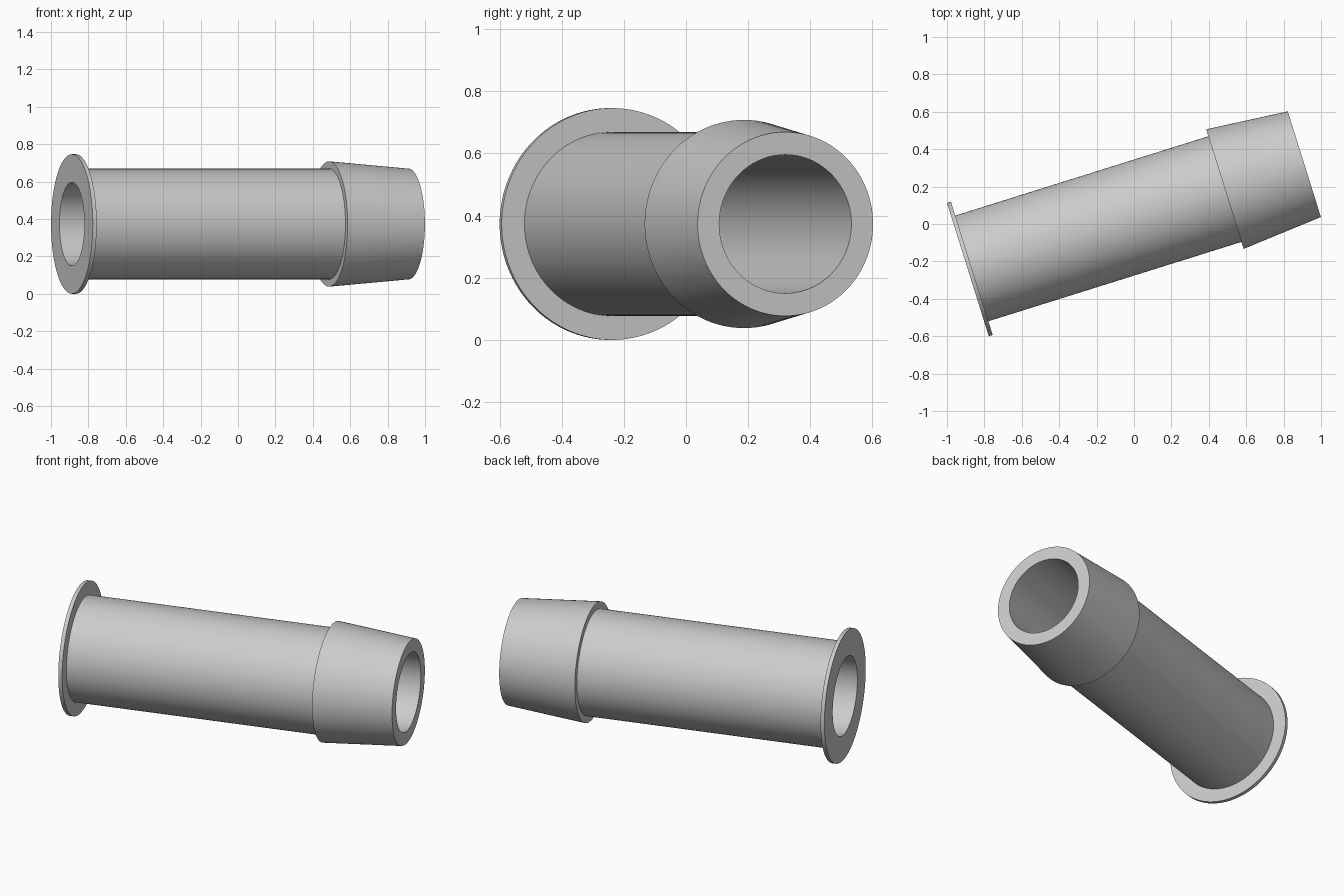
import bpy, bmesh, math
from mathutils import Matrix, Vector

cube = bpy.data.objects.get("Cube")
if cube:
    bpy.data.objects.remove(cube, do_unlink=True)

# One plain grey material
grey = bpy.data.materials.new("light_grey")
grey.use_nodes = True
colour = (0.6, 0.6, 0.6, 1)
grey.diffuse_color = colour
grey.node_tree.nodes["Principled BSDF"].inputs["Base Color"].default_value = colour

# Main dimensions, measured along the tube axis from the flange end
SEGMENTS = 128
LENGTH, FLANGE_END, COLLAR_START = 1.885, 0.022, 1.44
BORE, TUBE, FLANGE, COLLAR = 0.223, 0.296, 0.373, 0.335


def lathe(name, profile, matrix):
    """Turn a closed (distance, radius) profile around the x axis."""
    bm = bmesh.new()
    verts = [bm.verts.new((x, 0, r)) for x, r in profile]
    edges = [bm.edges.new((a, b)) for a, b in zip(verts, verts[1:] + verts[:1])]
    bmesh.ops.spin(bm, geom=verts + edges, cent=(0, 0, 0), axis=(1, 0, 0),
                   angle=math.tau, steps=SEGMENTS, use_merge=True)
    bmesh.ops.remove_doubles(bm, verts=bm.verts, dist=1e-5)
    bmesh.ops.recalc_face_normals(bm, faces=bm.faces)
    mesh = bpy.data.meshes.new(name)
    bm.to_mesh(mesh)
    bm.free()
    mesh.materials.append(grey)
    obj = bpy.data.objects.new(name, mesh)
    bpy.context.collection.objects.link(obj)
    obj.matrix_world = matrix
    bpy.context.view_layer.objects.active = obj
    obj.select_set(True)
    bpy.ops.object.shade_smooth_by_angle(angle=math.radians(30))
    obj.select_set(False)
    return obj


# Tube with a thin flange, a tapered end collar and a straight through bore
profile = [
    (0, BORE), (0, FLANGE), (FLANGE_END, FLANGE), (FLANGE_END, TUBE),
    (COLLAR_START, TUBE), (COLLAR_START, COLLAR), (LENGTH, TUBE), (LENGTH, BORE),
]

# Lay it flat, swung about the vertical
start = Vector((-0.888, -0.244, FLANGE))
turn = Matrix.Rotation(math.radians(17.4), 4, "Z")
lathe("flanged_sleeve", profile, Matrix.Translation(start) @ turn)
